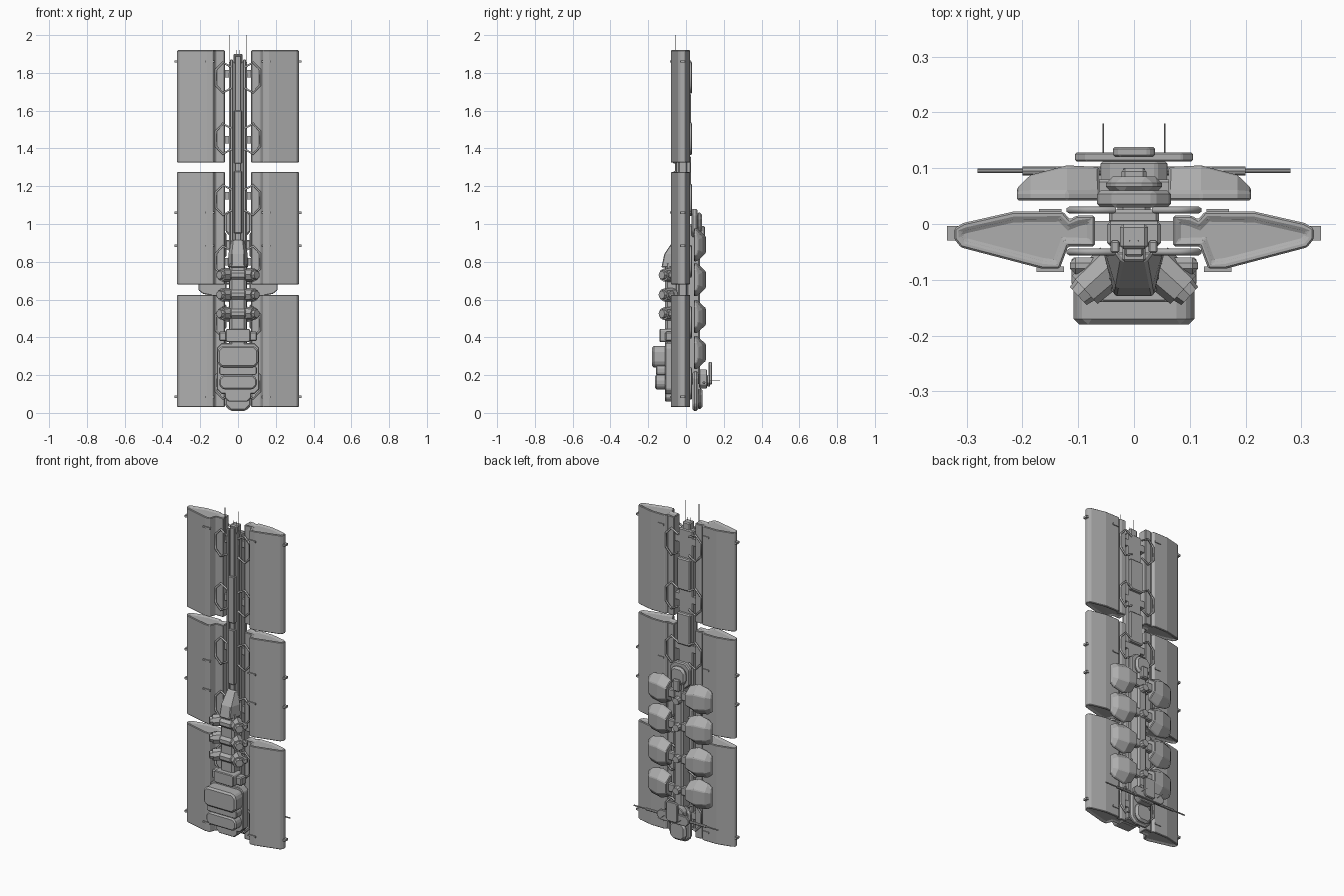
import bpy, bmesh, math
from mathutils import Vector

cube = bpy.data.objects.get("Cube")
if cube:
    bpy.data.objects.remove(cube)

grey = bpy.data.materials.new("hull grey")
grey.use_nodes = True
COLOUR = (0.42, 0.42, 0.42, 1)
grey.diffuse_color = COLOUR
grey.node_tree.nodes["Principled BSDF"].inputs["Base Color"].default_value = COLOUR


def finish(name, bm, mirror=False, bevel=0):
    bmesh.ops.recalc_face_normals(bm, faces=bm.faces)
    me = bpy.data.meshes.new(name)
    bm.to_mesh(me)
    bm.free()
    ob = bpy.data.objects.new(name, me)
    bpy.context.collection.objects.link(ob)
    me.materials.append(grey)
    if bevel:
        mod = ob.modifiers.new("Bevel", 'BEVEL')
        mod.width, mod.segments, mod.limit_method = bevel, 1, 'ANGLE'
    if mirror:
        ob.modifiers.new("Mirror", 'MIRROR')
    return ob


def loft(name, rings, mirror=False, bevel=0, inset=0):
    """Skin a list of equal-sized rings and close both ends."""
    bm = bmesh.new()
    loops = [[bm.verts.new(p) for p in ring] for ring in rings]
    n = len(loops[0])
    for a, b in zip(loops, loops[1:]):
        for i in range(n):
            j = (i + 1) % n
            bm.faces.new((a[i], a[j], b[j], b[i]))
    caps = [bm.faces.new(loops[0][::-1]), bm.faces.new(loops[-1])]
    bmesh.ops.recalc_face_normals(bm, faces=bm.faces)
    if inset:
        bmesh.ops.inset_individual(bm, faces=caps, thickness=inset)
        bmesh.ops.inset_individual(bm, faces=caps, thickness=inset / 3, depth=-inset / 2)
    return finish(name, bm, mirror, bevel)


def prism(name, outline, z0, z1, **kw):
    return loft(name, [[(x, y, z) for x, y in outline] for z in (z0, z1)], **kw)


def box(name, x, y, z, **kw):
    return prism(name, [(x[0], y[0]), (x[1], y[0]), (x[1], y[1]), (x[0], y[1])], *z, **kw)


def slab(name, w, y, z, cut, bevel=0.004):
    """Centred block with clipped corners in the front plane."""
    pts = []
    for sx, sz in ((1, 1), (-1, 1), (-1, -1), (1, -1)):
        cx, cz = sx * w, z[1] if sz > 0 else z[0]
        pair = [(cx, cz - sz * cut), (cx - sx * cut, cz)]
        pts += pair if sx * sz > 0 else pair[::-1]
    return loft(name, [[(px, yy, pz) for px, pz in pts] for yy in y], bevel=bevel)


def rod(name, a, b, r, r2=None, sides=8, mirror=False):
    a, b = Vector(a), Vector(b)
    bm = bmesh.new()
    bmesh.ops.create_cone(bm, cap_ends=True, segments=sides, radius1=r,
                          radius2=r if r2 is None else r2, depth=(b - a).length)
    turn = Vector((0, 0, 1)).rotation_difference(b - a).to_matrix()
    for v in bm.verts:
        v.co = turn @ v.co + (a + b) / 2
    return finish(name, bm, mirror)


# Six long side containers with a stepped inner shelf
pod = [(.07, -.04), (.118, -.04), (.133, -.08), (.165, -.08), (.31, -.042), (.322, -.027),
       (.322, -.008), (.305, .002), (.217, .022), (.127, .022), (.115, .008), (.103, .015), (.07, .015)]
for z0 in (.03, .68, 1.325):
    prism("side_container", pod, z0, z0 + .595, mirror=True, bevel=.004, inset=.012)
    box("container_arm", (.04, .08), (-.03, .005), (z0 + .1, z0 + .14), mirror=True)
    box("container_arm", (.04, .08), (-.03, .005), (z0 + .45, z0 + .49), mirror=True)

# Small clamps on the container edges
for z in (.085, .885, 1.06, 1.86):
    box("outer_clamp", (.3, .335), (-.03, -.004), (z - .006, z + .006), mirror=True)
    box("front_clamp", (.125, .175), (-.086, -.076), (z - .005, z + .005), mirror=True)
    box("back_clamp", (.13, .17), (.018, .027), (z - .005, z + .005), mirror=True)

# Central spine, edge rails and front keel
box("spine", (-.048, .048), (-.04, .005), (.06, 1.86), bevel=.006)
box("spine_edge_rail", (.026, .042), (-.052, -.03), (.4, 1.87), mirror=True, bevel=.003)
box("front_keel", (-.016, .016), (-.058, -.03), (.8, 1.89), bevel=.003)
for z in ((.95, 1.28), (1.32, 1.6)):
    box("keel_cover", (-.021, .021), (-.068, -.04), z, bevel=.004)
box("spine_cap", (-.025, .025), (-.045, 0), (1.85, 1.9), bevel=.006)

# Raised panels on the back of the spine
for z in (1.17, 1.5):
    box("back_panel", (-.045, .045), (0, .026), (z, z + .19), bevel=.006)

# Hexagonal tube handles, front and back
arch = [(.035, -.055), (.08, -.08), (.116, -.042), (.116, .042), (.08, .08), (.035, .055)]
for i in range(6):
    zc = .155 + i * .324
    for y in (-.05, .025):
        for s in (1, -1):
            cu = bpy.data.curves.new("handle_loop", 'CURVE')
            cu.dimensions, cu.bevel_depth, cu.bevel_resolution = '3D', .006, 1
            sp = cu.splines.new('POLY')
            sp.points.add(len(arch) - 1)
            for p, (x, z) in zip(sp.points, arch):
                p.co = (s * x, y, zc + z, 1)
            cu.materials.append(grey)
            bpy.context.collection.objects.link(bpy.data.objects.new("handle_loop", cu))

# Top antennas
rod("top_antenna", (.046, -.058, 1.8), (.046, -.058, 2), .0015, mirror=True, sides=6)
rod("short_antenna", (.008, -.03, 1.88), (.008, -.03, 1.92), .0015, mirror=True, sides=6)

# Front module: stacked cargo block
slab("block_base", .112, (-.06, -.11), (.1, .37), .025)
slab("block_upper", .108, (-.1, -.18), (.24, .355), .022, .01)
slab("block_middle", .1, (-.1, -.158), (.2, .25), .01)
slab("block_lower", .1, (-.1, -.165), (.125, .2), .02, .008)
slab("block_foot", .07, (-.045, -.11), (.06, .13), .02)
slab("front_collar", .066, (-.06, -.14), (.375, .445), .008)
box("collar_side", (.06, .1), (-.11, -.06), (.38, .43), mirror=True, bevel=.006)
box("front_neck", (-.045, .045), (-.11, -.04), (.34, .8), bevel=.012)

# Three pairs of angled thruster drums
for z in (.525, .625, .73):
    rod("drum", (.035, -.07, z), (.088, -.118, z), .038, .034, mirror=True)
    rod("drum_rim", (.086, -.116, z), (.1, -.129, z), .026, .022, mirror=True)
    box("drum_mount", (-.05, .05), (-.125, -.05), (z - .025, z + .025), bevel=.015)
    box("drum_bracket", (.04, .115), (-.09, -.06), (z - .02, z + .02), mirror=True, bevel=.01)


# Tapered nose above the drums
def nose(z, w, tip, y):
    return [(-w, -.05, z), (-tip, y, z), (tip, y, z), (w, -.05, z)]


loft("front_nose", [nose(.77, .055, .035, -.13), nose(.84, .052, .032, -.115),
                    nose(.915, .036, .022, -.066)], bevel=.004)

# Rear module: column, head and joints
box("rear_column", (-.03, .03), (0, .075), (.15, 1), bevel=.01)
slab("rear_head", .066, (.03, .06), (.93, 1.08), .03, .006)
slab("rear_head_cap", .05, (.055, .085), (.95, 1.06), .025, .012)
box("head_sensor", (-.022, .022), (.07, .1), (.92, .99), bevel=.006)
for z in (.32, .51, .7, .86):
    rod("rear_joint", (0, .05, z), (0, .1, z), .028, .02, sides=10)


# Eight faceted rear pods
def pod_ring(x, zc, h, back):
    return [(x, .042, zc - h), (x, .042, zc + h), (x, .058, zc + h),
            (x, back, zc + h * .5), (x, back, zc - h * .5), (x, .058, zc - h)]


for zc in (.32, .51, .705, .89):
    loft("rear_pod", [pod_ring(.062, zc, .062, .102), pod_ring(.12, zc, .088, .105),
                      pod_ring(.185, zc, .075, .088), pod_ring(.21, zc, .055, .064)],
         mirror=True, bevel=.004)
    box("pod_arm", (.02, .07), (.05, .08), (zc - .025, zc + .025), mirror=True, bevel=.005)

# Rear tail lump and gun turret
slab("tail_shell", .07, (.035, .065), (.01, .22), .03, .01)
slab("tail_cover", .055, (.06, .088), (.02, .13), .025, .012)
slab("turret_base", .06, (.07, .112), (.13, .23), .02)
slab("turret_plate", .106, (.112, .128), (.14, .2), .02, .003)
slab("turret_hood", .038, (.12, .138), (.15, .27), .012)
rod("side_gun", (.04, .095, .16), (.28, .095, .16), .004, mirror=True)
rod("gun_sleeve", (.04, .095, .16), (.2, .095, .16), .008, mirror=True)
rod("rear_antenna", (.055, .12, .17), (.055, .18, .17), .0012, mirror=True, sides=6)
